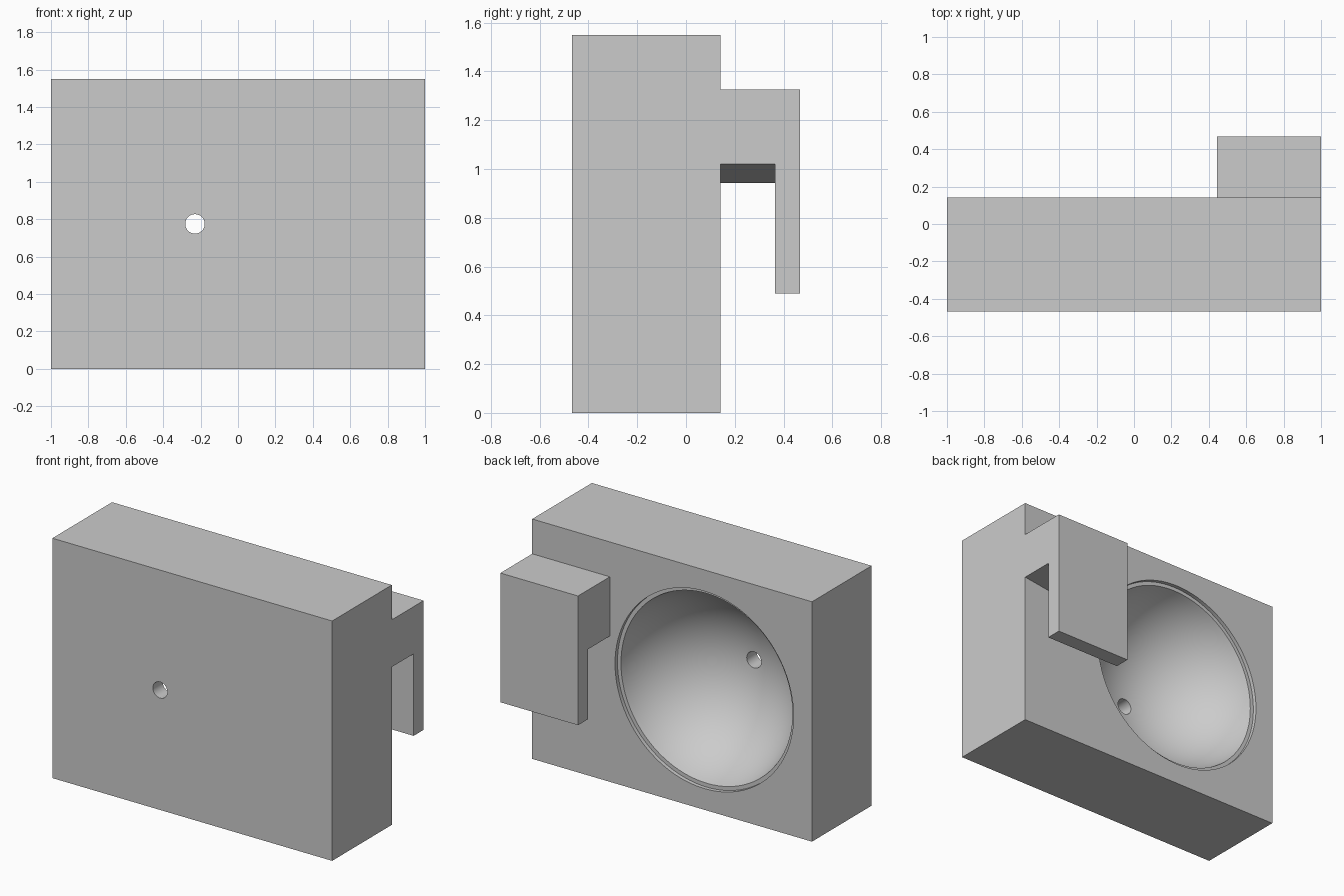
import bpy
import bmesh
import math
from mathutils import Matrix, Vector

if "Cube" in bpy.data.objects:
    bpy.data.objects.remove(bpy.data.objects["Cube"], do_unlink=True)

# Overall measurements
BACK, FRONT, HEIGHT = 0.142, -0.467, 1.55
BOWL_X, BOWL_Z = -0.23, 0.775

grey = bpy.data.materials.new("plain grey")
grey.use_nodes = True
grey.diffuse_color = (0.6, 0.6, 0.6, 1)
grey.node_tree.nodes["Principled BSDF"].inputs["Base Color"].default_value = (0.6, 0.6, 0.6, 1)


def make_object(name, bm):
    bmesh.ops.recalc_face_normals(bm, faces=bm.faces)
    mesh = bpy.data.meshes.new(name)
    bm.to_mesh(mesh)
    bm.free()
    mesh.materials.append(grey)
    obj = bpy.data.objects.new(name, mesh)
    bpy.context.collection.objects.link(obj)
    return obj


def combine(target, other, operation):
    mod = target.modifiers.new(operation.lower(), "BOOLEAN")
    mod.operation, mod.solver, mod.object = operation, "EXACT", other
    bpy.context.view_layer.objects.active = target
    bpy.ops.object.modifier_apply(modifier=mod.name)
    bpy.data.objects.remove(other, do_unlink=True)


# Main block
bm = bmesh.new()
bmesh.ops.create_cube(bm, size=1)
bmesh.ops.scale(bm, vec=(2, BACK - FRONT, HEIGHT), verts=bm.verts)
bmesh.ops.translate(bm, vec=(0, (BACK + FRONT) / 2, HEIGHT / 2), verts=bm.verts)
block = make_object("block_with_hook", bm)

# Hook: side profile extruded along x, its notch roof sloping down inwards
NOTCH = 0.365
profile = [(BACK, "roof"), (BACK, 1.325), (0.467, 1.325), (0.467, 0.49),
           (NOTCH, 0.49), (NOTCH, "roof")]
bm = bmesh.new()
rings = []
for x, roof in ((0.445, 0.942), (1, 1.02)):
    rings.append([bm.verts.new((x, y, roof if z == "roof" else z)) for y, z in profile])
    bm.faces.new(rings[-1])
for i in range(len(profile)):
    j = (i + 1) % len(profile)
    bm.faces.new((rings[0][i], rings[0][j], rings[1][j], rings[1][i]))
combine(block, make_object("hook", bm), "UNION")

# Bowl cutter: stepped rim, spherical hollow and through hole in one lathe
RIM, MOUTH, HOLE = 0.638, 0.613, 0.052
step_y = BACK - 0.025
depth = 0.485
radius = (MOUTH ** 2 + depth ** 2) / (2 * depth)
centre_y = step_y - depth + radius
outline = [(0, 0.3), (RIM, 0.3), (RIM, step_y)]
start, end = math.asin(MOUTH / radius), math.asin(HOLE / radius)
for i in range(25):
    a = start + (end - start) * i / 24
    outline.append((radius * math.sin(a), centre_y - radius * math.cos(a)))
outline += [(HOLE, -0.6), (0, -0.6)]

bm = bmesh.new()
verts = [bm.verts.new((r, y, 0)) for r, y in outline]
edges = [bm.edges.new(pair) for pair in zip(verts, verts[1:])]
bmesh.ops.spin(bm, geom=verts + edges, cent=(0, 0, 0), axis=(0, 1, 0),
               angle=math.tau, steps=96)
bmesh.ops.remove_doubles(bm, verts=bm.verts, dist=0.0001)
bmesh.ops.transform(bm, matrix=Matrix.Translation(Vector((BOWL_X, 0, BOWL_Z))), verts=bm.verts)
cutter = make_object("bowl_cutter", bm)
cutter.hide_render = True
combine(block, cutter, "DIFFERENCE")

# Smooth hollow, crisp edges
bpy.ops.object.select_all(action="DESELECT")
block.select_set(True)
bpy.context.view_layer.objects.active = block
bpy.ops.object.shade_smooth_by_angle(angle=math.radians(25))
